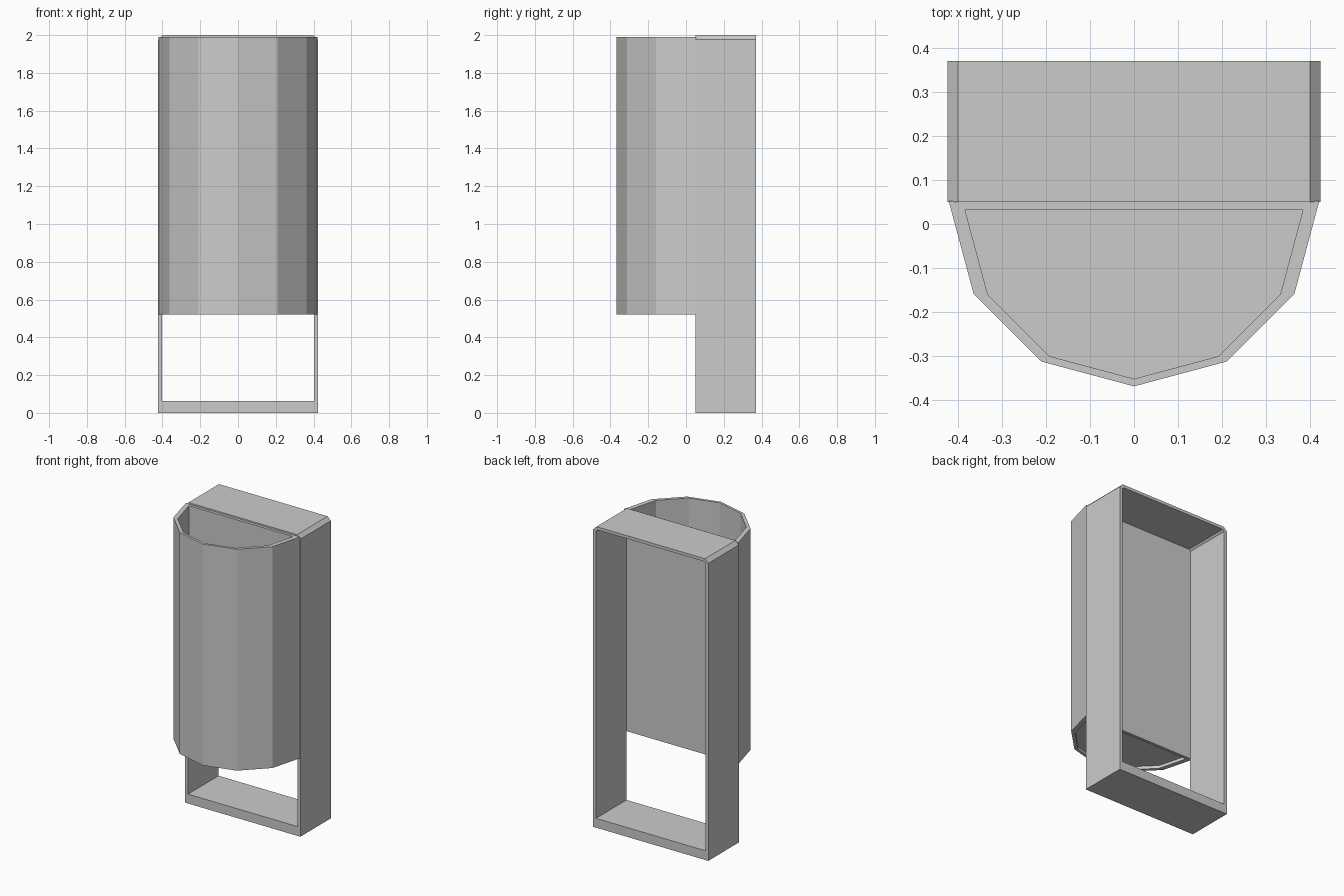
import bpy, math

if "Cube" in bpy.data.objects:
    bpy.data.objects.remove(bpy.data.objects["Cube"])


def make(name, verts, faces):
    mesh = bpy.data.meshes.new(name)
    mesh.from_pydata(verts, [], faces)
    mesh.update()
    obj = bpy.data.objects.new(name, mesh)
    bpy.context.collection.objects.link(obj)
    return obj


def stacked_loops(loops, closed=False, caps=False):
    """Join equal-length loops with quads, looping back or capping the ends."""
    n = len(loops[0])
    verts = [v for loop in loops for v in loop]
    faces = []
    pairs = list(zip(range(len(loops)), range(1, len(loops))))
    if closed:
        pairs.append((len(loops) - 1, 0))
    for a, b in pairs:
        for i in range(n):
            j = (i + 1) % n
            faces.append((a * n + i, a * n + j, b * n + j, b * n + i))
    if caps:
        faces.append(tuple(reversed(range(n))))
        faces.append(tuple(range((len(loops) - 1) * n, len(loops) * n)))
    return verts, faces


# Upright rectangular frame with chamfered top corners
def frame_loop(w, bottom, top, cut, y):
    return [(-w, y, bottom), (w, y, bottom), (w, y, top - cut),
            (w - cut, y, top), (cut - w, y, top), (-w, y, top - cut)]


FRONT, BACK = 0.05, 0.37
outer = (0.423, 0.0, 2.0, 0.024)
inner = (0.402, 0.062, 1.98, 0.012)
make("frame", *stacked_loops([
    frame_loop(*outer, FRONT), frame_loop(*outer, BACK),
    frame_loop(*inner, BACK), frame_loop(*inner, FRONT)], closed=True))


# Half-round hollow bin, six facets and a flat back
def half_round(radius, y, z):
    return [(-radius * math.cos(math.radians(30 * i)),
             y - radius * math.sin(math.radians(30 * i)), z) for i in range(7)]


BOTTOM, TOP = 0.52, 1.99
make("bin_shell", *stacked_loops([
    half_round(0.42, 0.052, BOTTOM), half_round(0.42, 0.052, TOP),
    half_round(0.383, 0.032, TOP), half_round(0.383, 0.032, BOTTOM)], closed=True))

# Floor, slightly recessed inside the shell
make("bin_floor", *stacked_loops([
    half_round(0.384, 0.0325, BOTTOM + 0.02),
    half_round(0.384, 0.0325, BOTTOM + 0.04)], caps=True))
